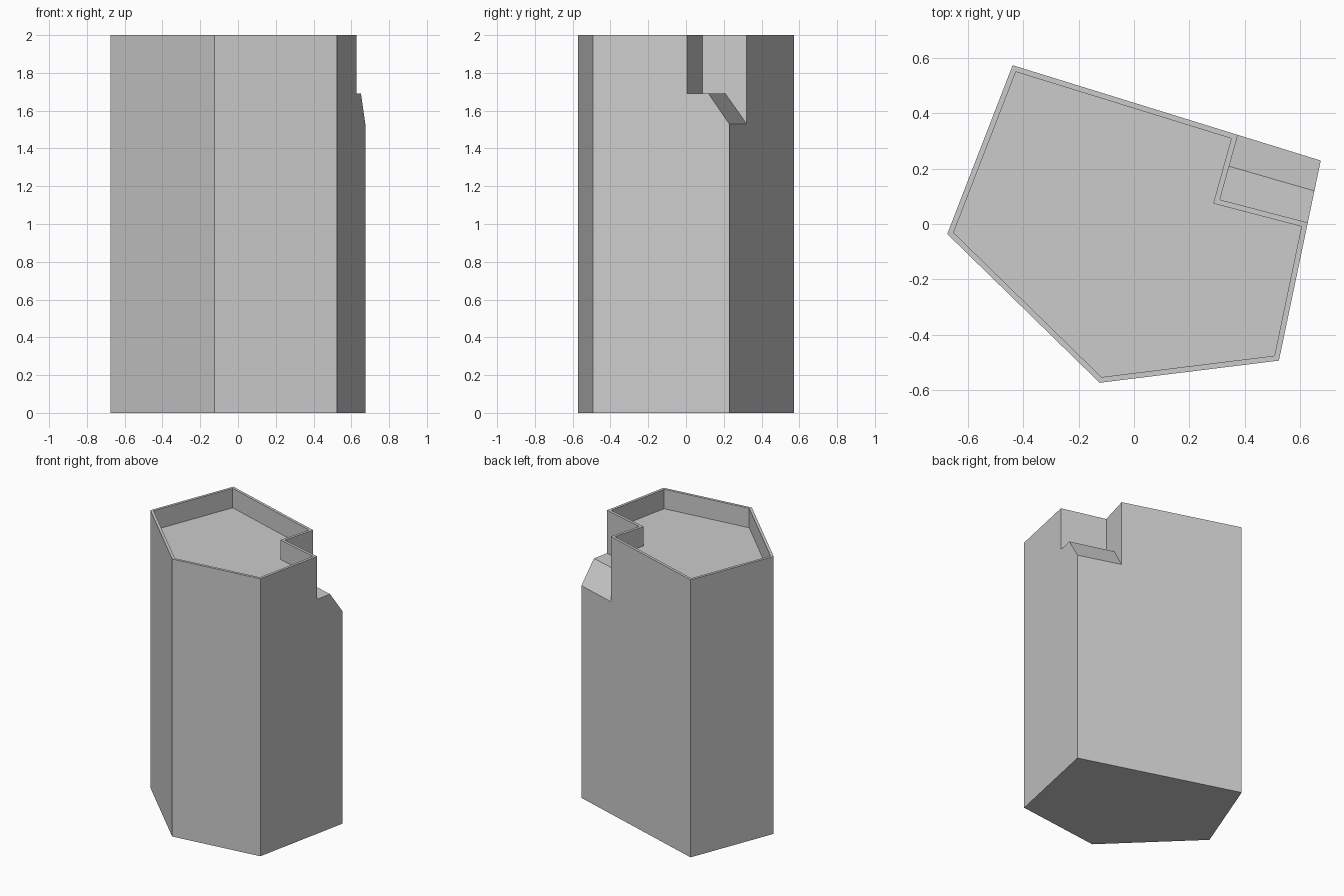
import bpy
import bmesh
from mathutils import Vector

if "Cube" in bpy.data.objects:
    bpy.data.objects.remove(bpy.data.objects["Cube"])

HEIGHT, LEDGE, EAVE = 2.0, 1.69, 1.53
RIM, ROOF_DEPTH = 0.0195, 0.14

# Plan points of the five-sided tower
a = Vector((-0.438, 0.573))
b = Vector((0.674, 0.229))
c = Vector((0.523, -0.493))
d = Vector((-0.124, -0.573))
e = Vector((-0.674, -0.036))

# Plan points of the corner notch, kept on the walls
n1 = a.lerp(b, 0.731)
n2 = Vector((0.310, 0.088))
n3 = c.lerp(b, 0.69)
l1 = n2.lerp(n1, 0.515)
l2 = c.lerp(b, 0.848)

bm = bmesh.new()


def face(*corners):
    return bm.faces.new([bm.verts.new((p.x, p.y, z)) for p, z in corners])


def wall(p, q, low, high):
    face((p, low), (q, low), (q, high), (p, high))


# Base and the three plain walls
face(*[(p, 0) for p in (a, b, c, d, e)])
for p, q in ((a, e), (e, d), (d, c)):
    wall(p, q, 0, HEIGHT)

# Two walls cut by the notch
face((c, 0), (b, 0), (b, EAVE), (l2, LEDGE), (n3, LEDGE), (n3, HEIGHT), (c, HEIGHT))
face((b, 0), (a, 0), (a, HEIGHT), (n1, HEIGHT), (n1, EAVE), (b, EAVE))

# Notch walls, flat ledge and sloping ledge
face((n1, HEIGHT), (n2, HEIGHT), (n2, LEDGE), (l1, LEDGE), (n1, EAVE))
wall(n2, n3, LEDGE, HEIGHT)
face((n2, LEDGE), (n3, LEDGE), (l2, LEDGE), (l1, LEDGE))
face((l1, LEDGE), (l2, LEDGE), (b, EAVE), (n1, EAVE))

# Top face, inset to leave a parapet and sunk to form the roof
top = face(*[(p, HEIGHT) for p in (a, e, d, c, n3, n2, n1)])
bmesh.ops.remove_doubles(bm, verts=bm.verts, dist=0.0005)
bmesh.ops.recalc_face_normals(bm, faces=bm.faces)
bmesh.ops.inset_individual(bm, faces=[top], thickness=RIM, use_even_offset=True)
roof = bmesh.ops.extrude_discrete_faces(bm, faces=[top])["faces"][0]
bmesh.ops.translate(bm, verts=roof.verts, vec=(0, 0, -ROOF_DEPTH))
bmesh.ops.recalc_face_normals(bm, faces=bm.faces)

mesh = bpy.data.meshes.new("tower_block")
bm.to_mesh(mesh)
bm.free()
bpy.context.collection.objects.link(bpy.data.objects.new("tower_block", mesh))
